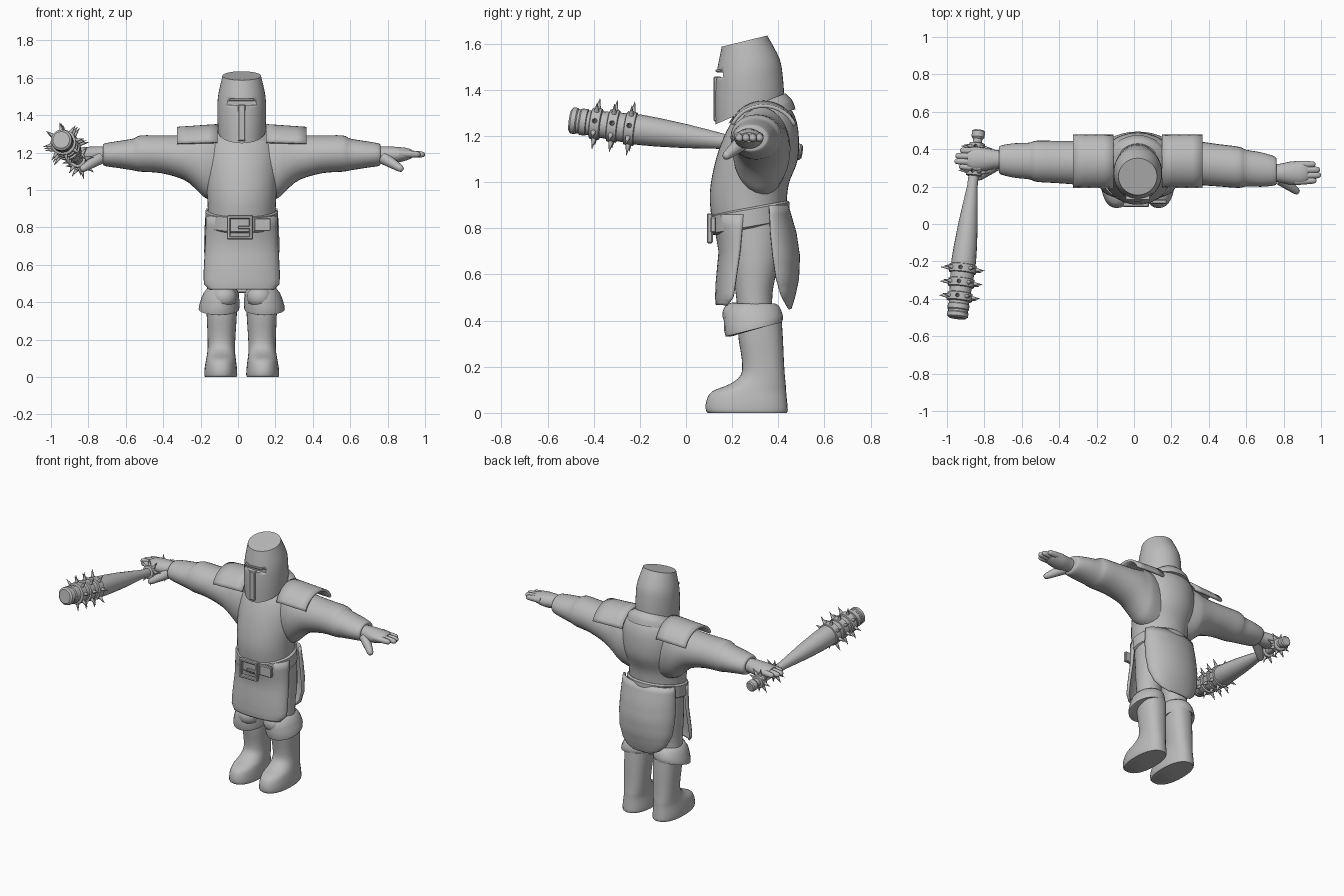
import bpy, bmesh, math
from mathutils import Vector as V

if "Cube" in bpy.data.objects:
    bpy.data.objects.remove(bpy.data.objects["Cube"])

CX = 0.02  # body mirror plane
mat = bpy.data.materials.new("stone_grey")
mat.diffuse_color = (0.5, 0.5, 0.5, 1)
mat.use_nodes = True
mat.node_tree.nodes["Principled BSDF"].inputs["Base Color"].default_value = mat.diffuse_color


def finish(name, bm, angle=40):
    bmesh.ops.recalc_face_normals(bm, faces=bm.faces)
    me = bpy.data.meshes.new(name)
    bm.to_mesh(me)
    bm.free()
    me.materials.append(mat)
    for p in me.polygons:
        p.use_smooth = True
    me.set_sharp_from_angle(angle=math.radians(angle))
    ob = bpy.data.objects.new(name, me)
    bpy.context.collection.objects.link(ob)
    return ob


def spline(a, b, c, d, t):
    return 0.5 * (2 * b + (c - a) * t + (2 * a - 5 * b + 4 * c - d) * t * t
                  + (3 * b - a - 3 * c + d) * t ** 3)


def loft(name, rings, n=28, sub=4, p=2.0, angle=40):
    """Skin closed rings (centre, u, v); sub > 1 smooths between them."""
    fine, last = [], len(rings) - 1
    for i in range(last):
        q = [rings[min(max(i + k, 0), last)] for k in (-1, 0, 1, 2)]
        for s in range(sub):
            fine.append([spline(*[r[j] for r in q], s / sub) for j in range(3)])
    fine.append(rings[-1])
    bm = bmesh.new()
    loops = []
    for c, u, v in fine:
        loop = []
        for k in range(n):
            a = math.tau * k / n
            co, si = math.cos(a), math.sin(a)
            loop.append(bm.verts.new(c + u * math.copysign(abs(co) ** (2 / p), co)
                                     + v * math.copysign(abs(si) ** (2 / p), si)))
        loops.append(loop)
    for a, b in zip(loops, loops[1:]):
        for k in range(n):
            bm.faces.new((a[k], a[(k + 1) % n], b[(k + 1) % n], b[k]))
    bm.faces.new(loops[0])
    bm.faces.new(loops[-1])
    return finish(name, bm, angle)


def zr(z, rx, yf, yb, tilt=0, cx=CX):
    """Level ring from front depth to back depth; tilt lifts the back."""
    return V((cx, (yf + yb) / 2, z)), V((rx, 0, 0)), V((0, (yb - yf) / 2, tilt))


def sheet(name, fn, nu, nv, thick):
    bm = bmesh.new()
    g = [[bm.verts.new(fn(i / nu, j / nv)) for i in range(nu + 1)] for j in range(nv + 1)]
    for j in range(nv):
        for i in range(nu):
            bm.faces.new((g[j][i], g[j][i + 1], g[j + 1][i + 1], g[j + 1][i]))
    ob = finish(name, bm)
    m = ob.modifiers.new("thickness", 'SOLIDIFY')
    m.thickness, m.offset = thick, 0
    return ob


def panel(name, rows):
    """Curved cloth from rows (z, half width, edge y, middle y)."""
    def fn(u, v):
        f = v * (len(rows) - 1)
        i = min(int(f), len(rows) - 2)
        z, hw, ye, ym = [a + (b - a) * (f - i) for a, b in zip(rows[i], rows[i + 1])]
        a = (u - 0.5) * math.pi
        return V((CX + hw * math.sin(a), ye + (ym - ye) * math.cos(a), z))
    return sheet(name, fn, 20, (len(rows) - 1) * 3, 0.014)


def box(name, c, size, bevel=0.005):
    bm = bmesh.new()
    bmesh.ops.create_cube(bm, size=1)
    for v in bm.verts:
        v.co = V(c) + V([a * b for a, b in zip(v.co, size)])
    if bevel:
        bmesh.ops.bevel(bm, geom=bm.edges[:], offset=bevel, segments=1, affect='EDGES')
    return finish(name, bm, 30)


def tube(name, a, b, r0, r1, n=12, tip=True):
    a, b = V(a), V(b)
    d = (b - a).normalized()
    u = d.orthogonal().normalized()
    w = d.cross(u)
    steps = [(0, r0), (1, r1)]
    if tip:  # rounded end
        steps = [(0, r0), (0.45, (r0 + r1) / 2), (0.85, r1), (0.96, r1 * 0.75), (1, r1 * 0.3)]
    return loft(name, [(a.lerp(b, t), u * r, w * r) for t, r in steps], n, 1, angle=60)


# helmet with eye slit and nose guard
helmet = loft("helmet", [zr(1.315, .127, .128, .425, .065), zr(1.40, .13, .126, .42, .05),
                         zr(1.50, .127, .132, .405, .035), zr(1.611, .103, .155, .352, .024)], 40, 4)
slit = box("slit_cutter", (CX, .10, 1.465), (.18, .12, .022), 0)
slit.hide_render = True
slit.hide_viewport = True
cut = helmet.modifiers.new("slit", 'BOOLEAN')
cut.object, cut.operation = slit, 'DIFFERENCE'
box("nose_guard", (CX, .137, 1.36), (.04, .035, .195))
box("brow_bar", (CX, .141, 1.483), (.13, .025, .012), .003)

# torso, neck and hips
loft("torso", [zr(.85, .18, .115, .435, .04), zr(.97, .185, .103, .445, .02), zr(1.10, .20, .13, .485),
               zr(1.22, .20, .175, .487), zr(1.30, .175, .225, .465), zr(1.36, .10, .26, .42)], 40)
loft("neck", [zr(1.30, .09, .22, .42), zr(1.42, .085, .20, .37)], 24, 1)
loft("hips", [zr(.68, .17, .18, .42), zr(.80, .18, .14, .44), zr(.92, .178, .125, .43)], 32)
loft("collar", [zr(1.285, .165, .185, .475, .03), zr(1.32, .15, .205, .46, .035),
                zr(1.345, .11, .23, .43, .04)], 32)

# belt and buckle
loft("belt", [zr(z, r, f, b, .03) for z, r, f, b in
              ((.80, .186, .118, .438), (.808, .196, .108, .45), (.882, .194, .104, .449), (.89, .184, .114, .44))], 40, 1)
for dz in (-.055, .055):
    box("buckle_bar", (.01, .103, .80 + dz), (.14, .026, .02))
for dx in (-.06, .06):
    box("buckle_side", (.01 + dx, .103, .80), (.02, .026, .13))
box("buckle_pin", (.035, .098, .80), (.07, .016, .016), .003)
box("belt_tongue", (.13, .118, .815), (.09, .024, .07))

# tunic skirt panels
panel("front_skirt", [(.86, .185, .25, .12), (.70, .19, .235, .148), (.56, .197, .215, .135),
                      (.50, .196, .205, .133), (.468, .165, .18, .136)])
panel("back_skirt", [(.90, .185, .36, .437), (.78, .193, .365, .472), (.68, .195, .375, .487),
                     (.58, .185, .39, .483), (.51, .155, .41, .468), (.475, .115, .43, .458), (.453, .06, .445, .45)])

# right hand side of the body is s = 1, mirrored side is s = -1
for s in (1, -1):
    side = "left" if s > 0 else "right"
    X = lambda d: CX + s * d
    lean = lambda d: .327 + (-.10 if s > 0 else .035) * max(0, d - .3)

    # legs and boots
    loft(side + "_thigh", [zr(z, rx, f, b, 0, X(c)) for z, c, rx, f, b in
         ((.40, .11, .075, .23, .375), (.52, .105, .08, .215, .375),
          (.66, .10, .09, .20, .40), (.85, .095, .088, .18, .41))])
    loft(side + "_boot", [zr(z, rx, f, b, 0, X(c)) for z, c, rx, f, b in
         ((0, .112, .084, .095, .437), (.012, .112, .088, .086, .441), (.05, .112, .086, .088, .438),
          (.092, .111, .08, .112, .434), (.125, .11, .075, .19, .432), (.165, .109, .073, .238, .428),
          (.23, .108, .075, .242, .424), (.32, .107, .08, .228, .42), (.40, .106, .082, .225, .415))], 32, 3, 2.3)
    loft(side + "_boot_cuff", [zr(z, rx, f, b, t, X(c)) for z, c, rx, f, b, t in
         ((.365, .118, .085, .21, .40, .03), (.362, .122, .108, .172, .415, .03), (.40, .118, .105, .165, .42, .02),
          (.45, .11, .094, .17, .405, .01), (.475, .107, .075, .20, .385, 0))], 24, 2, angle=50)
    loft(side + "_knee_pad", [zr(z, rx, f, .28, 0, X(.095)) for z, rx, f in
         ((.375, .03, .19), (.395, .06, .165), (.435, .068, .158), (.465, .055, .172), (.478, .025, .2))], 20, 2)

    # sleeve: distance out, half depth, bottom, top
    loft(side + "_sleeve", [(V((X(d), lean(d), (lo + hi) / 2)), V((0, ry, 0)), V((0, 0, (hi - lo) / 2)))
         for d, ry, lo, hi in ((.10, .11, .93, 1.31), (.19, .125, .955, 1.325), (.24, .123, 1.0, 1.31),
                               (.31, .118, 1.055, 1.295), (.43, .113, 1.09, 1.292), (.54, .11, 1.098, 1.292),
                               (.58, .098, 1.105, 1.275), (.66, .092, 1.118, 1.262), (.73, .078, 1.128, 1.25),
                               (.742, .065, 1.14, 1.24))], 28, 3)

    # shoulder plate arching over the arm
    def pad(u, v):
        a = math.radians(22 + 138 * u)
        return V((X(.13 + .215 * v), .335 - .145 * math.cos(a), 1.2 + (.145 - .015 * v) * math.sin(a)))
    sheet(side + "_shoulder_plate", pad, 16, 4, .016)

    # hand with fingers and thumb
    y = lean(.85)
    loft(side + "_palm", [(V((X(d), y, z)), V((0, ry, 0)), V((0, 0, rz))) for d, ry, z, rz in
         ((.70, .045, 1.19, .042), (.76, .05, 1.19, .044), (.82, .062, 1.188, .044),
          (.88, .06, 1.192, .034), (.91, .045, 1.193, .022))], 18, 3)
    for k, end in enumerate((.955, .98, .975, .95)):
        fy = y + (k - 1.5) * .029
        tube(side + "_finger", (X(.84), fy, 1.195), (X(end), fy + .004, 1.19), .022, .017)
    tube(side + "_thumb", (X(.76), y - .03, 1.17), (X(.86), y - .105, 1.108), .034, .02)

# club: axis point chosen by depth, pommel at the back
P0, P1 = V((-.83, .5, 1.13)), V((-.945, -.5, 1.268))
axis = (P1 - P0).normalized()
cu = axis.cross(V((0, 0, 1))).normalized()
cv = axis.cross(cu)


def club_part(name, prof, n=20):
    return loft(name, [(P0.lerp(P1, .5 - y), cu * r, cv * r) for y, r in prof], n, 1, angle=35)


club_part("club_shaft", [(.49, .024), (.20, .028), (.12, .038), (0, .052), (-.12, .062),
                         (-.2, .066), (-.3, .062), (-.48, .05)])
club_part("club_pommel", [(.502, .028), (.495, .035), (.465, .035), (.455, .027)])
club_part("club_cap", [(-.425, .05), (-.43, .058), (-.455, .058), (-.46, .053), (-.47, .053),
                       (-.475, .058), (-.495, .056), (-.503, .045)])
for y, r, reach in ((-.39, .068, .112), (-.315, .07, .116), (-.24, .073, .12), (.41, .042, .085), (.28, .042, .085)):
    club_part("club_band", [(y + .024, r - .012), (y + .02, r), (y - .02, r), (y - .024, r - .012)])
    c = P0.lerp(P1, .5 - y)
    for k in range(8):
        a = math.tau * (k + .25) / 8
        d = cu * math.cos(a) + cv * math.sin(a)
        tube("club_spike", c + d * (r - .008), c + d * reach, .013, .001, 8, False)
